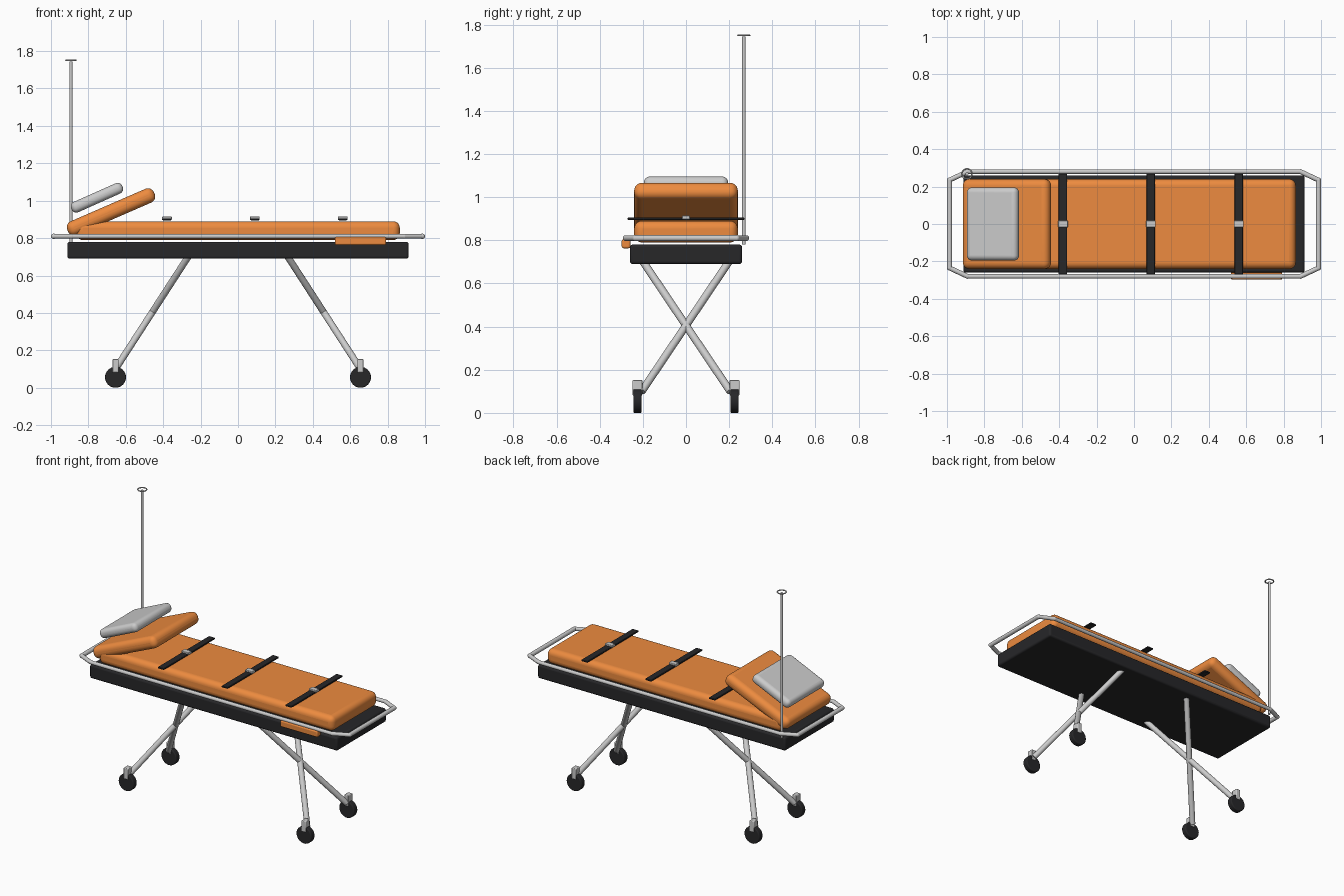
import bpy, math
from mathutils import Vector

if "Cube" in bpy.data.objects:
    bpy.data.objects.remove(bpy.data.objects["Cube"])


def material(name, rgb):
    m = bpy.data.materials.new(name)
    m.diffuse_color = (*rgb, 1)
    m.use_nodes = True
    m.node_tree.nodes["Principled BSDF"].inputs["Base Color"].default_value = m.diffuse_color
    return m


ORANGE = material("orange_vinyl", (0.85, 0.26, 0.05))
BLACK = material("black_plastic", (0.02, 0.02, 0.022))
STEEL = material("steel", (0.55, 0.56, 0.58))
WHITE = material("pillow_cloth", (0.75, 0.75, 0.73))


def finish(name, mat, bevel=0, segments=3):
    o = bpy.context.object
    o.name = name
    o.data.materials.append(mat)
    if bevel:
        b = o.modifiers.new("bevel", "BEVEL")
        b.width, b.segments = bevel, segments
        b.limit_method, b.angle_limit = "ANGLE", math.radians(40)
    bpy.ops.object.shade_smooth_by_angle(angle=math.radians(40))
    return o


def box(name, loc, size, mat, bevel=0, segments=3, tilt=0):
    bpy.ops.mesh.primitive_cube_add(size=1, location=loc)
    o = bpy.context.object
    o.scale = size
    bpy.ops.object.transform_apply(location=False, rotation=False, scale=True)
    o.rotation_euler.y = math.radians(tilt)
    return finish(name, mat, bevel, segments)


def tube(name, a, b, r, mat, sides=20, bevel=0):
    a, b = Vector(a), Vector(b)
    bpy.ops.mesh.primitive_cylinder_add(vertices=sides, radius=r, depth=(b - a).length,
                                        location=(a + b) / 2)
    bpy.context.object.rotation_euler = (b - a).to_track_quat("Z", "Y").to_euler()
    return finish(name, mat, bevel)


# Deck and cushions
box("deck", (0, 0, 0.735), (1.825, 0.52, 0.09), BLACK, 0.012)
box("mattress", (0, 0, 0.84), (1.73, 0.48, 0.1), ORANGE, 0.035, 6)
box("backrest", (-0.679, 0, 0.94), (0.505, 0.48, 0.08), ORANGE, 0.035, 6, -23.5)
box("pillow", (-0.754, 0, 1.016), (0.298, 0.39, 0.06), WHITE, 0.027, 6, -24)

# Straps with buckles
for i, x in enumerate((-0.38, 0.09, 0.56)):
    box(f"strap_{i}", (x, 0, 0.9), (0.045, 0.54, 0.01), BLACK, 0.002, 1)
    box(f"buckle_{i}", (x, 0, 0.906), (0.052, 0.035, 0.018), STEEL, 0.003, 2)

# Rails: long sides, chamfered corners and end handles
Z = 0.81
for s in (-1, 1):
    tube("side_rail", (-0.89, s * 0.28, Z), (0.89, s * 0.28, Z), 0.012, STEEL)
    tube("end_handle", (s * 0.986, -0.235, Z), (s * 0.986, 0.235, Z), 0.014, STEEL)
    for t in (-1, 1):
        tube("corner_rail", (s * 0.89, t * 0.28, Z), (s * 0.986, t * 0.235, Z), 0.013, STEEL)
        for p, r in (((s * 0.89, t * 0.28, Z), 0.013), ((s * 0.986, t * 0.235, Z), 0.014)):
            bpy.ops.mesh.primitive_uv_sphere_add(segments=16, ring_count=10, radius=r, location=p)
            finish("rail_joint", STEEL)

# Drip pole and top ring
tube("drip_pole", (-0.893, 0.268, 0.78), (-0.893, 0.268, 1.745), 0.008, STEEL, 16)
bpy.ops.mesh.primitive_torus_add(major_radius=0.027, minor_radius=0.004, major_segments=32,
                                 minor_segments=10, location=(-0.893, 0.268, 1.75))
finish("drip_ring", STEEL)

# Release handle below the front rail
box("release_handle", (0.655, -0.278, 0.784), (0.275, 0.04, 0.042), ORANGE, 0.008)

# Crossed legs, forks and wheels
for s in (-1, 1):
    for t in (-1, 1):
        tube("leg", (s * 0.655, t * 0.205, 0.1), (s * 0.26, -t * 0.205, 0.71), 0.018, STEEL)
        box("wheel_fork", (s * 0.655, t * 0.225, 0.117), (0.032, 0.045, 0.072), STEEL, 0.004, 2)
        tube("wheel", (s * 0.655, t * 0.206, 0.056), (s * 0.655, t * 0.244, 0.056), 0.056,
             BLACK, 32, 0.006)
